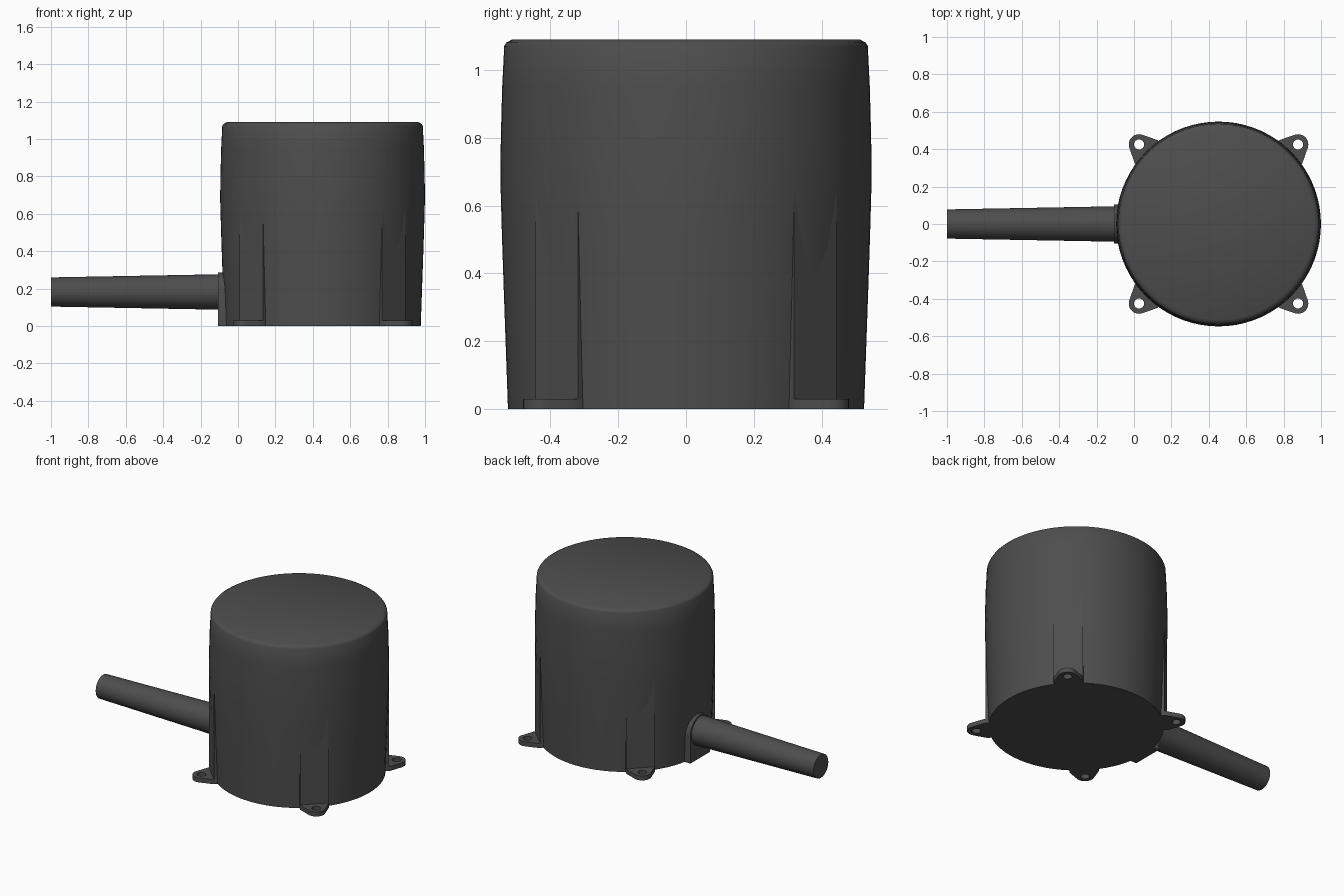
import bpy, bmesh
from math import pi, sin, cos, radians, atan2
from mathutils import Matrix

if "Cube" in bpy.data.objects:
    bpy.data.objects.remove(bpy.data.objects["Cube"])

CX = 0.452          # body axis
PIPE_Z = 0.182      # cable axis height

dark = bpy.data.materials.new("dark_grey")
dark.diffuse_color = (0.075, 0.075, 0.075, 1)
dark.use_nodes = True
dark.node_tree.nodes["Principled BSDF"].inputs["Base Color"].default_value = dark.diffuse_color


def finish(bm, name, matrix=None, smooth=30):
    bmesh.ops.recalc_face_normals(bm, faces=bm.faces)
    me = bpy.data.meshes.new(name)
    bm.to_mesh(me)
    bm.free()
    ob = bpy.data.objects.new(name, me)
    bpy.context.collection.objects.link(ob)
    if matrix:
        ob.matrix_world = matrix
    me.materials.append(dark)
    bpy.ops.object.select_all(action='DESELECT')
    ob.select_set(True)
    bpy.context.view_layer.objects.active = ob
    bpy.ops.object.shade_smooth_by_angle(angle=radians(smooth))
    return ob


def bridge(bm, a, b):
    n = len(a)
    for i in range(n):
        j = (i + 1) % n
        bm.faces.new((a[i], a[j], b[j], b[i]))


def lathe(name, profile, matrix, n):
    # profile of (radius, height), capped at both ends
    bm = bmesh.new()
    rings = [[bm.verts.new((r * cos(2 * pi * i / n), r * sin(2 * pi * i / n), z))
              for i in range(n)] for r, z in profile]
    for a, b in zip(rings, rings[1:]):
        bridge(bm, a, b)
    bm.faces.new(rings[0])
    bm.faces.new(rings[-1])
    return finish(bm, name, matrix)


def prism(name, outline, to3d, depth0, depth1, matrix=None):
    bm = bmesh.new()
    a = [bm.verts.new(to3d(u, v, depth0)) for u, v in outline]
    b = [bm.verts.new(to3d(u, v, depth1)) for u, v in outline]
    bridge(bm, a, b)
    bm.faces.new(a)
    bm.faces.new(b)
    return finish(bm, name, matrix)


def lug(name, matrix, height=0.03, hole=0.027, rad=0.055):
    # rounded tab around a screw hole, flaring toward the body
    arc = [(rad * cos(radians(t)), rad * sin(radians(t))) for t in range(-65, 66, 10)]
    flank = [(0, 0.061), (-0.029, 0.075), (-0.057, 0.088), (-0.1, 0.088), (-0.1, 0.05)]
    outer = arc + flank + [(-0.1, 0)] + [(u, -v) for u, v in reversed(flank)]
    inner = [(hole * cos(atan2(v, u)), hole * sin(atan2(v, u))) for u, v in outer]
    bm = bmesh.new()
    loops = [[bm.verts.new((u, v, z)) for u, v in pts]
             for pts, z in ((outer, 0), (outer, height), (inner, height), (inner, 0))]
    for i in range(4):
        bridge(bm, loops[i], loops[(i + 1) % 4])
    return finish(bm, name, matrix)


# Bulged drum body with chamfered flat top
lathe("body", [(0.525, 0), (0.531, 0.17), (0.537, 0.34), (0.543, 0.52), (0.5475, 0.68),
               (0.546, 0.8), (0.542, 0.95), (0.536, 1.07), (0.53, 1.08), (0.512, 1.09)],
      Matrix.Translation((CX, 0, 0)), 72)

# Four mounting lugs, each with a flat vertical pad on the drum
for k in range(4):
    turn = Matrix.Translation((CX, 0, 0)) @ Matrix.Rotation(pi / 4 + k * pi / 2, 4, 'Z')
    lug(f"mounting_lug_{k + 1}", turn @ Matrix.Translation((0.601, 0, 0)))
    prism(f"lug_pad_{k + 1}",
          [(0.46, -0.088), (0.539, -0.088), (0.539, 0.088), (0.46, 0.088)],
          lambda u, v, d: (u, v, d), 0, 0.66, turn)

# Arched cable boss reaching down to the base
arch = [(0.105 * cos(pi * i / 24), PIPE_Z + 0.105 * sin(pi * i / 24)) for i in range(25)]
prism("cable_boss", arch + [(-0.105, 0), (0.105, 0)],
      lambda u, v, d: (d, u, v), -0.106, 0.0)

# Tapered cable sleeve
lathe("cable_sleeve", [(0.078, 0), (0.095, 0.92)],
      Matrix.Translation((-1, 0, PIPE_Z)) @ Matrix.Rotation(pi / 2, 4, 'Y'), 40)
